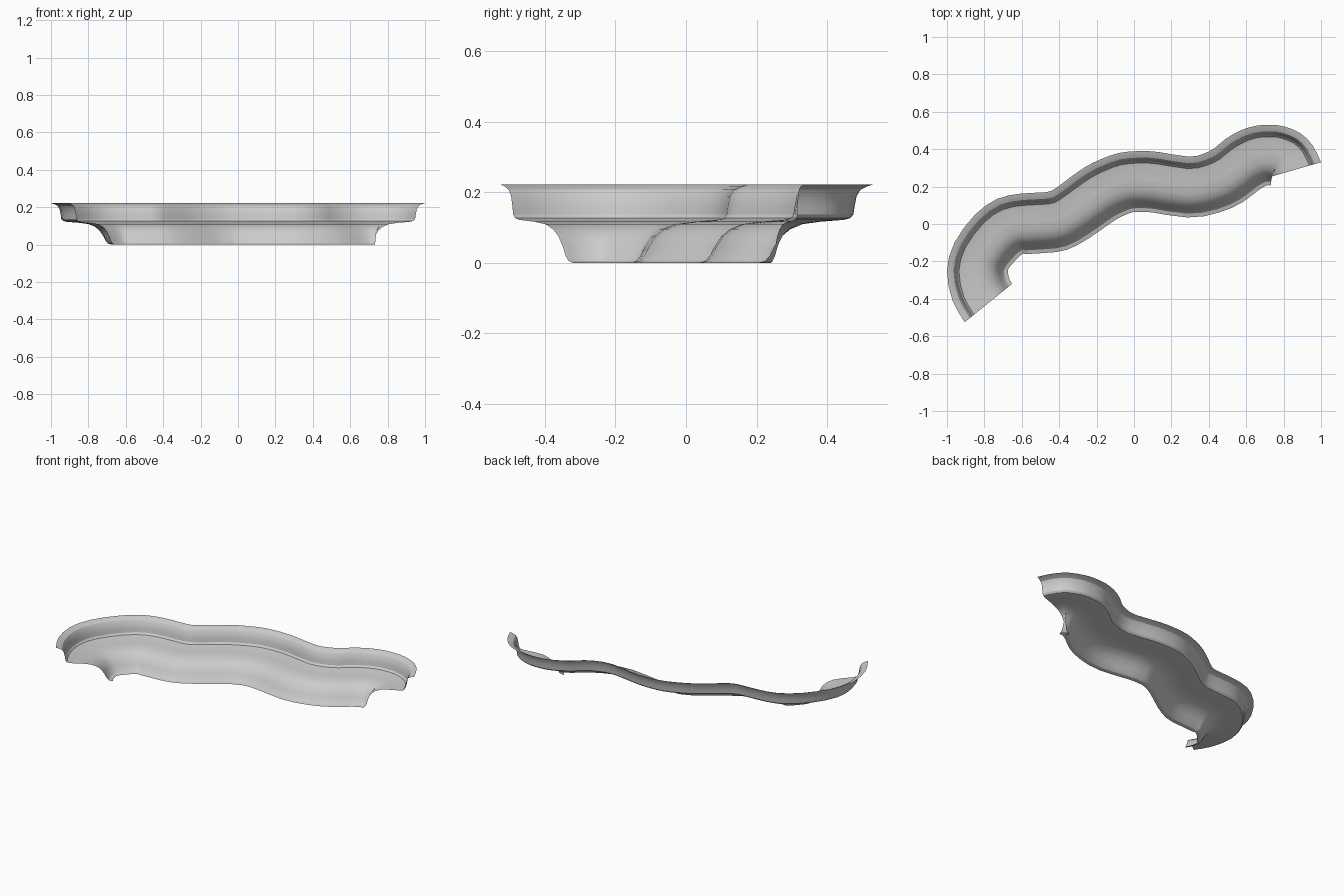
import bpy
import bmesh
from math import radians, cos, sin
from mathutils import Vector

# Remove the default object only
default_cube = bpy.data.objects.get("Cube")
if default_cube:
    bpy.data.objects.remove(default_cube, do_unlink=True)

# Rim stations: x, y and the compass angle pointing across to the lower edge
STATIONS = [
    (-0.905, -0.525, 39), (-0.97, -0.41, 19), (-1.0, -0.25, 0),
    (-0.96, -0.1, -22), (-0.85, 0.05, -44), (-0.73, 0.135, -64),
    (-0.6, 0.163, -84), (-0.47, 0.17, -80), (-0.42, 0.19, -69),
    (-0.34, 0.25, -59), (-0.26, 0.305, -59), (-0.18, 0.345, -66),
    (-0.08, 0.38, -77), (0.03, 0.39, -89), (0.13, 0.385, -96),
    (0.29, 0.36, -91), (0.37, 0.375, -75), (0.43, 0.405, -62),
    (0.49, 0.455, -57), (0.57, 0.5, -65), (0.65, 0.525, -77),
    (0.73, 0.53, -90), (0.8, 0.522, -103), (0.89, 0.485, -125),
    (0.955, 0.42, -145), (1.0, 0.33, -164),
]

# Cross-section: distance from the rim, height
PROFILE = [
    (0, 0.222), (0.015, 0.218), (0.035, 0.208), (0.046, 0.19),
    (0.052, 0.16), (0.055, 0.138), (0.064, 0.127), (0.085, 0.122),
    (0.15, 0.117), (0.2, 0.11), (0.235, 0.096), (0.26, 0.075),
    (0.28, 0.045), (0.292, 0.02), (0.305, 0.006), (0.325, 0),
]


def smooth_path(points, steps):
    """Resample points along a Catmull-Rom curve that passes through them."""
    pts = [Vector(p) for p in points]
    pts = [pts[0] * 2 - pts[1]] + pts + [pts[-1] * 2 - pts[-2]]
    path = []
    for a, b, c, d in zip(pts, pts[1:], pts[2:], pts[3:]):
        for step in range(steps):
            t = step / steps
            path.append((b * 2 + (c - a) * t
                         + (a * 2 - b * 5 + c * 4 - d) * t ** 2
                         + (b * 3 - a - c * 3 + d) * t ** 3) / 2)
    path.append(pts[-2])
    return path


def sweep(name, stations, profile):
    """Make an open sheet by carrying the profile along the stations."""
    bm = bmesh.new()
    rows = []
    for x, y, angle in stations:
        across = Vector((cos(radians(angle)), sin(radians(angle)), 0))
        rim = Vector((x, y, 0))
        rows.append([bm.verts.new(rim + across * d + Vector((0, 0, z)))
                     for d, z in profile])
    for row, following in zip(rows, rows[1:]):
        for i in range(len(profile) - 1):
            bm.faces.new((row[i], row[i + 1], following[i + 1], following[i]))
    mesh = bpy.data.meshes.new(name)
    bm.to_mesh(mesh)
    bm.free()
    obj = bpy.data.objects.new(name, mesh)
    bpy.context.collection.objects.link(obj)
    return obj


# Winding stepped ledge
ledge = sweep("winding_ledge", smooth_path(STATIONS, 2), PROFILE)
bpy.ops.object.select_all(action='DESELECT')
ledge.select_set(True)
bpy.context.view_layer.objects.active = ledge
bpy.ops.object.shade_smooth_by_angle(angle=radians(30))
